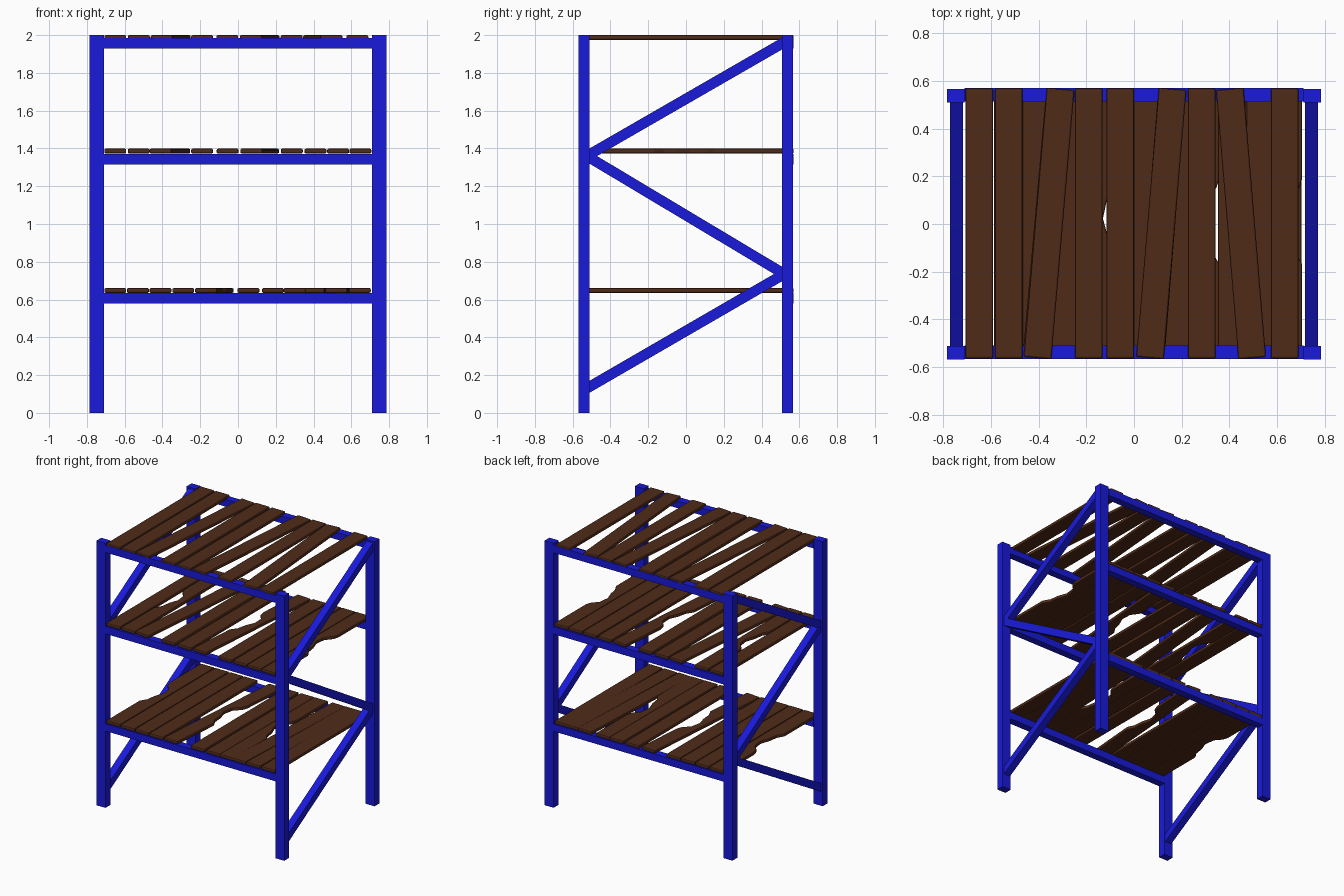
import bpy, bmesh, math
from mathutils import Vector

if "Cube" in bpy.data.objects:
    bpy.data.objects.remove(bpy.data.objects["Cube"])


def material(name, color):
    m = bpy.data.materials.new(name)
    m.diffuse_color = (*color, 1)
    m.use_nodes = True
    m.node_tree.nodes["Principled BSDF"].inputs["Base Color"].default_value = m.diffuse_color
    return m


BLUE = material("blue_paint", (0.01, 0.01, 0.7))
BROWN = material("brown_wood", (0.08, 0.024, 0.009))


def box(name, center, size, rot_x=0.0):
    bpy.ops.mesh.primitive_cube_add(size=1, location=center, rotation=(rot_x, 0, 0))
    ob = bpy.context.object
    ob.name = name
    ob.scale = size
    ob.data.materials.append(BLUE)
    return ob


# Corner posts
for x in (-0.748, 0.748):
    for y in (-0.54, 0.538):
        box("corner_post", (x, y, 1.0), (0.075, 0.058, 2.0))

# Shelf beams, front and back
for z in (0.607, 1.342, 1.957):
    for y in (-0.538, 0.542):
        box("shelf_beam", (0, y, z), (1.422, 0.056, 0.055))

# Zigzag side braces
zigzag = [(-0.525, 0.13), (0.52, 0.735), (-0.525, 1.36), (0.525, 1.965)]
for x in (-0.745, 0.745):
    for a, b in zip(zigzag, zigzag[1:]):
        dy, dz = b[0] - a[0], b[1] - a[1]
        box("side_brace", (x, (a[0] + b[0]) / 2, (a[1] + b[1]) / 2),
            (0.055, math.hypot(dy, dz), 0.055), math.atan2(dz, dy))

# Broken edge: (position along plank, bite depth)
BITE = [(-0.17, 0), (-0.12, 0.03), (-0.05, 0.04), (0.02, 0.065), (0.1, 0.055), (0.15, 0.012), (0.19, 0)]


def plank(name, front_x, back_x, z, bite=0):
    """Bevelled plank from front to back; bite=+1/-1 breaks the right/left edge."""
    w, l = 0.058, 0.566
    right = [(w, -l)] + ([(w - d, y) for y, d in BITE] if bite > 0 else []) + [(w, l)]
    left = [(-w, -l)] + ([(d - w, y) for y, d in BITE] if bite < 0 else []) + [(-w, l)]
    bm = bmesh.new()
    face = bm.faces.new([bm.verts.new((x, y, -0.0125)) for x, y in right + left[::-1]])
    out = bmesh.ops.extrude_face_region(bm, geom=[face])
    top = [v for v in out["geom"] if isinstance(v, bmesh.types.BMVert)]
    bmesh.ops.translate(bm, vec=Vector((0, 0, 0.025)), verts=top)
    bmesh.ops.recalc_face_normals(bm, faces=bm.faces[:])
    me = bpy.data.meshes.new(name)
    bm.to_mesh(me)
    bm.free()
    me.materials.append(BROWN)
    ob = bpy.data.objects.new(name, me)
    bpy.context.collection.objects.link(ob)
    ob.location = ((front_x + back_x) / 2, 0.002, z)
    ob.rotation_euler.z = -math.atan2(back_x - front_x, 2 * l)
    bev = ob.modifiers.new("soft_edges", "BEVEL")
    bev.width, bev.segments = 0.007, 2


# Planks per shelf: (front x, back x, broken side)
shelves = {
    "top_plank": (1.987, [(-0.65, -0.65, 0), (-0.525, -0.525, 0), (-0.405, -0.308, 0),
                          (-0.19, -0.19, 0), (-0.057, -0.057, 0), (0.067, 0.162, 0),
                          (0.284, 0.284, 0), (0.496, 0.402, 0), (0.632, 0.632, 0)]),
    "middle_plank": (1.386, [(-0.65, -0.65, 0), (-0.525, -0.525, -1), (-0.41, -0.31, 0),
                             (-0.19, -0.19, 0), (-0.055, -0.055, 0), (0.07, 0.16, -1),
                             (0.285, 0.285, 0), (0.41, 0.41, 0), (0.53, 0.53, 0),
                             (0.648, 0.648, 1)]),
    "lower_plank": (0.648, [(-0.65, -0.65, -1), (-0.53, -0.53, 0), (-0.41, -0.41, 0),
                            (-0.29, -0.29, 0), (-0.17, -0.08, 1), (0.055, 0.055, 0),
                            (0.185, 0.185, 0), (0.3, 0.3, 1), (0.4, 0.45, 0),
                            (0.52, 0.56, 0), (0.645, 0.645, 0)]),
}
for name, (z, planks) in shelves.items():
    for front_x, back_x, bite in planks:
        plank(name, front_x, back_x, z, bite)
